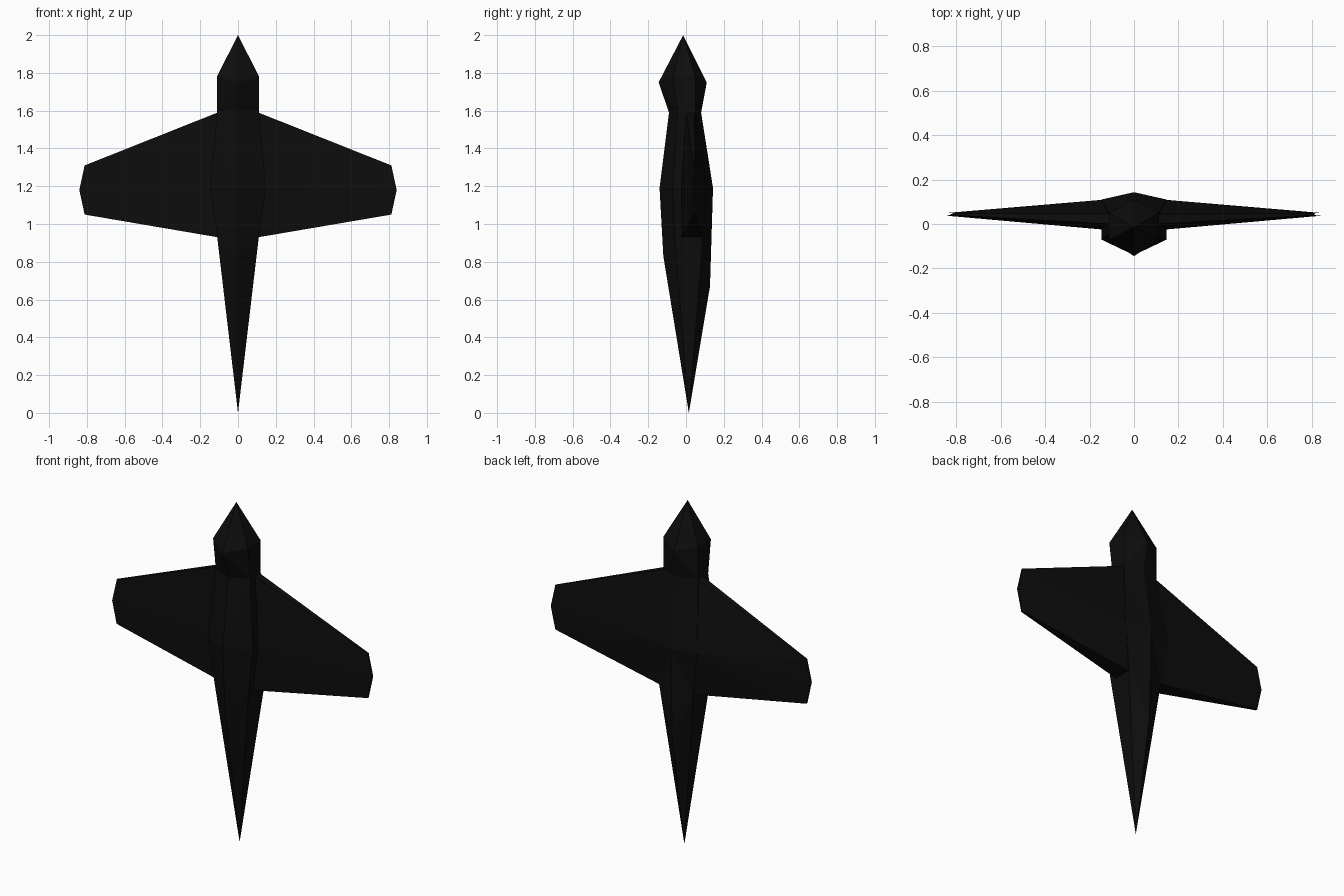
import bpy, bmesh

if "Cube" in bpy.data.objects:
    bpy.data.objects.remove(bpy.data.objects["Cube"])

black = bpy.data.materials.new("matte black")
black.diffuse_color = (0.004, 0.004, 0.004, 1)
black.use_nodes = True
black.node_tree.nodes["Principled BSDF"].inputs["Base Color"].default_value = black.diffuse_color


def loft(name, rings, start=None, end=None):
    """Skin a list of equal-sized rings, closing each end with a point or a cap."""
    bm = bmesh.new()
    loops = [[bm.verts.new(p) for p in r] for r in rings]
    n = len(loops[0])
    for a, b in zip(loops, loops[1:]):
        for i in range(n):
            j = (i + 1) % n
            bm.faces.new((a[i], a[j], b[j], b[i]))
    for loop, tip in ((loops[0], start), (loops[-1], end)):
        if tip:
            t = bm.verts.new(tip)
            for i in range(n):
                bm.faces.new((loop[i], loop[(i + 1) % n], t))
        else:
            bm.faces.new(loop)
    bmesh.ops.triangulate(bm, faces=bm.faces[:])
    bmesh.ops.recalc_face_normals(bm, faces=bm.faces[:])
    me = bpy.data.meshes.new(name)
    bm.to_mesh(me)
    bm.free()
    me.materials.append(black)
    ob = bpy.data.objects.new(name, me)
    bpy.context.collection.objects.link(ob)
    return ob


# Fuselage: six-sided rings with a front ridge, a back ridge and flat flanks
def hexagon(front, back, x, y0, y1, z):
    (fy, fz), (by, bz) = front, back
    return [(0, fy, fz), (x, y0, z), (x, y1, z),
            (0, by, bz), (-x, y1, z), (-x, y0, z)]


loft("fuselage", [
    hexagon((-0.145, 1.75), (0.11, 1.75), 0.112, -0.07, 0.05, 1.78),
    hexagon((-0.09, 1.59), (0.08, 1.59), 0.112, -0.045, 0.05, 1.59),
    hexagon((-0.14, 1.19), (0.143, 1.19), 0.147, -0.07, 0.11, 1.19),
    hexagon((-0.12, 0.83), (0.127, 0.67), 0.11, -0.06, 0.09, 0.93),
], start=(0, -0.015, 2.0), end=(0, 0.015, 0))


# Wings: wedge section, thickest at mid chord, blunt trailing edge at the root
def section(x_edge, x_mid, lead, mid, trail):
    return [(x_edge, lead[0], lead[2]), (x_mid, mid[0], mid[2]),
            (x_edge, trail[0], trail[2]), (x_edge, trail[1], trail[2]),
            (x_mid, mid[1], mid[2]), (x_edge, lead[1], lead[2])]


root = section(0.108, 0.14, (0.0, 0.045, 1.59), (-0.025, 0.109, 1.19), (-0.02, 0.085, 0.93))
tip = section(0.812, 0.84, (0.04, 0.048, 1.31), (0.037, 0.05, 1.18), (0.038, 0.048, 1.05))
for side, s in (("left", -1), ("right", 1)):
    loft(side + "_wing", [[(s * x, y, z) for x, y, z in r] for r in (root, tip)])
